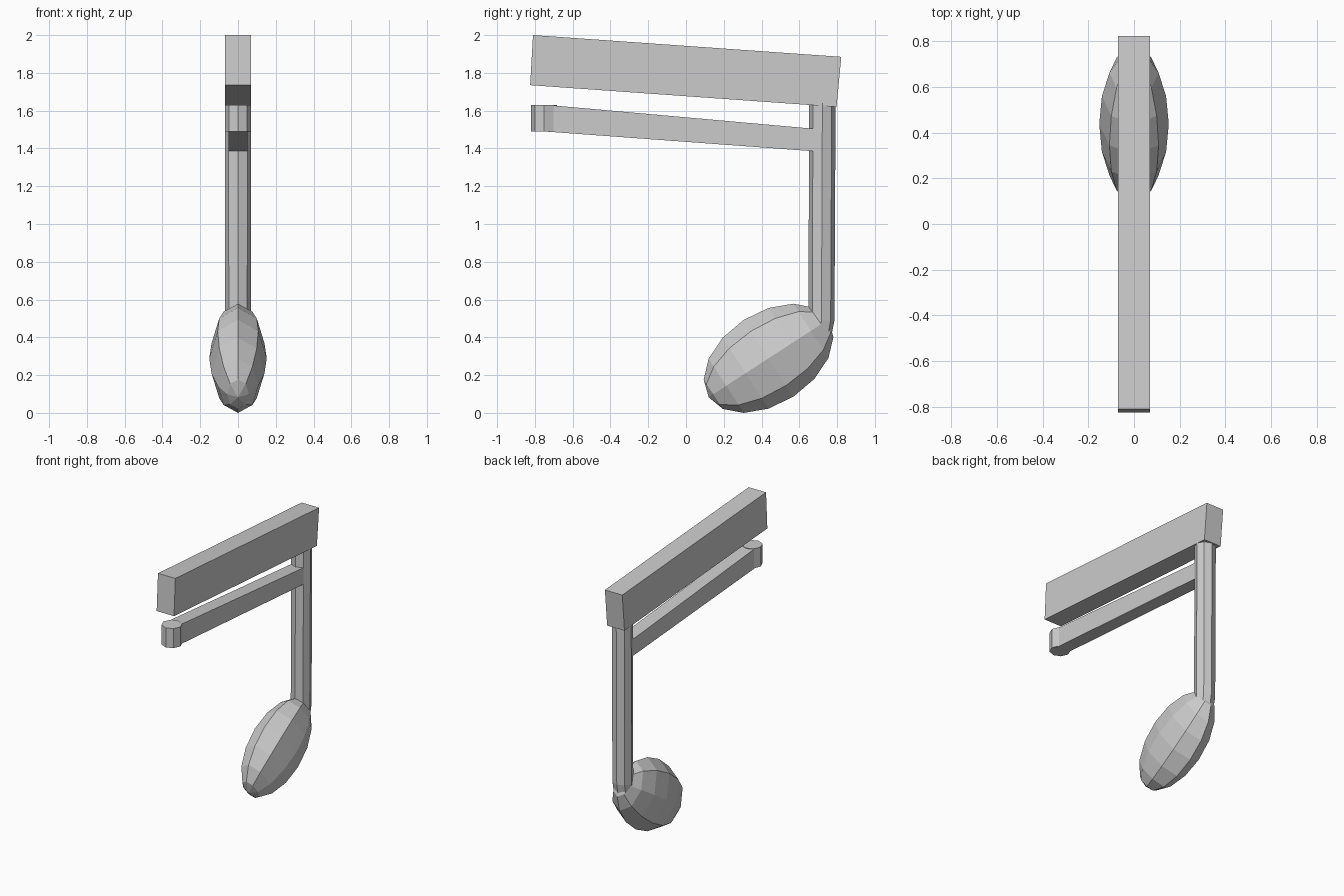
import bpy, bmesh
from math import radians, cos, sin, pi
from mathutils import Matrix

if "Cube" in bpy.data.objects:
    bpy.data.objects.remove(bpy.data.objects["Cube"])


def finish(name, bm):
    bmesh.ops.recalc_face_normals(bm, faces=bm.faces)
    me = bpy.data.meshes.new(name)
    bm.to_mesh(me)
    bm.free()
    ob = bpy.data.objects.new(name, me)
    bpy.context.collection.objects.link(ob)
    return ob


def slab(name, profile, half):
    """Extrude a (y, z) outline symmetrically across x."""
    bm = bmesh.new()
    sides = [[bm.verts.new((x, y, z)) for y, z in profile] for x in (-half, half)]
    loft(bm, sides)
    return finish(name, bm)


def loft(bm, rings):
    n = len(rings[0])
    for a, b in zip(rings, rings[1:]):
        for i in range(n):
            j = (i + 1) % n
            bm.faces.new((a[i], a[j], b[j], b[i]))
    bm.faces.new(rings[0][::-1])
    bm.faces.new(rings[-1])


def post(name, sections):
    """Eight-sided post through (y, z, radius) sections."""
    bm = bmesh.new()
    rings = [[bm.verts.new((r * cos(k * pi / 4), y + r * sin(k * pi / 4), z))
              for k in range(8)] for y, z, r in sections]
    loft(bm, rings)
    return finish(name, bm)


# Sloping beams
slab("upper_beam", [(-0.81, 2.0), (0.822, 1.885), (0.797, 1.62), (-0.825, 1.735)], 0.069)
slab("lower_beam", [(-0.72, 1.629), (0.68, 1.504), (0.68, 1.385), (-0.75, 1.49)], 0.049)

# Stub at the free end of the lower beam
post("beam_end_stub", [(-0.751, 1.49, 0.069), (-0.751, 1.63, 0.069)])

# Stem, tapering into the note head
post("stem", [(0.69, 0.32, 0.062), (0.717, 0.49, 0.069), (0.722, 1.64, 0.07)])

# Tilted low-poly note head
bm = bmesh.new()
bmesh.ops.create_uvsphere(bm, u_segments=8, v_segments=8, radius=1)
bm.transform(Matrix.Translation((0, 0.437, 0.289))
             @ Matrix.Rotation(radians(-57), 4, 'X')
             @ Matrix.Diagonal((0.152, 0.242, 0.378, 1)))
finish("note_head", bm)
